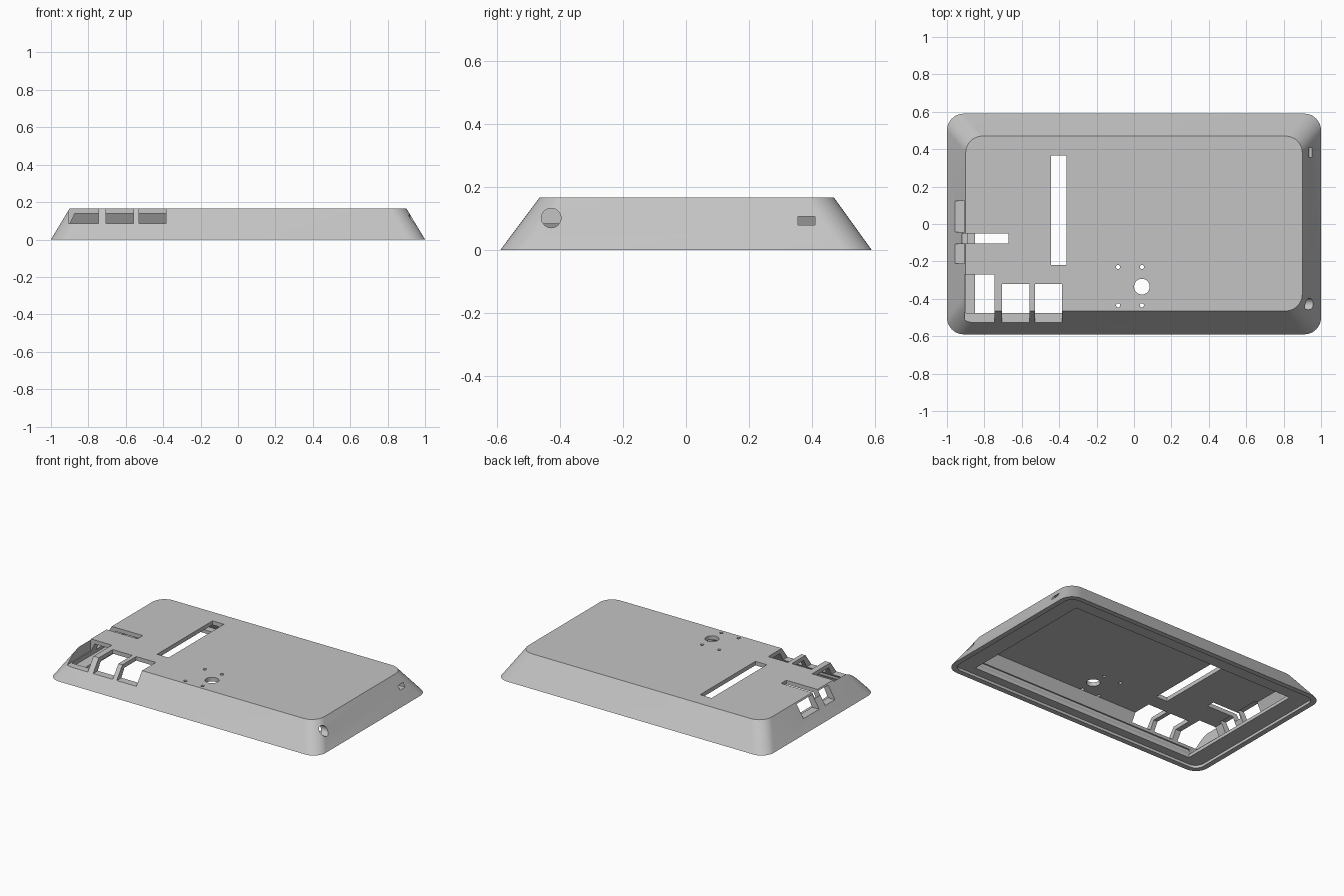
import bpy, bmesh, math
from mathutils import Matrix

if "Cube" in bpy.data.objects:
    bpy.data.objects.remove(bpy.data.objects["Cube"])

grey = bpy.data.materials.new("Plain grey")
grey.use_nodes = True
grey.diffuse_color = (0.55, 0.55, 0.55, 1)
grey.node_tree.nodes["Principled BSDF"].inputs["Base Color"].default_value = grey.diffuse_color


def rounded_ring(x0, x1, y0, y1, z, r, steps=10):
    """Outline of a rectangle, with rounded corners if r > 0."""
    pts = []
    corners = [(x1 - r, y1 - r), (x0 + r, y1 - r), (x0 + r, y0 + r), (x1 - r, y0 + r)]
    for k, (cx, cy) in enumerate(corners):
        for i in range(steps + 1 if r else 1):
            a = math.pi / 2 * (k + i / steps)
            pts.append((cx + r * math.cos(a), cy + r * math.sin(a), z))
    return pts


def make_object(name, bm):
    bmesh.ops.recalc_face_normals(bm, faces=bm.faces)
    mesh = bpy.data.meshes.new(name)
    bm.to_mesh(mesh)
    bm.free()
    mesh.materials.append(grey)
    ob = bpy.data.objects.new(name, mesh)
    bpy.context.collection.objects.link(ob)
    return ob


def loft(name, rings):
    bm = bmesh.new()
    loops = [[bm.verts.new(p) for p in ring] for ring in rings]
    for a, b in zip(loops, loops[1:]):
        for i in range(len(a)):
            j = (i + 1) % len(a)
            bm.faces.new((a[i], a[j], b[j], b[i]))
    bm.faces.new(loops[0])
    bm.faces.new(loops[-1])
    return make_object(name, bm)


def box(name, x0, x1, y0, y1, z0, z1):
    return loft(name, [rounded_ring(x0, x1, y0, y1, z, 0) for z in (z0, z1)])


def drill(name, r, depth, loc, sideways=False):
    bm = bmesh.new()
    m = Matrix.Translation(loc)
    if sideways:
        m = m @ Matrix.Rotation(math.pi / 2, 4, "Y")
    bmesh.ops.create_cone(bm, cap_ends=True, segments=32, radius1=r, radius2=r, depth=depth, matrix=m)
    return make_object(name, bm)


# Tapered outer body
case = loft("case_shell", [
    rounded_ring(-1, 1, -0.59, 0.59, 0, 0.09),
    rounded_ring(-0.9, 0.9, -0.465, 0.47, 0.167, 0.09)])

# Hollow: rim recess, opening in the lip, and wider cavity above it
cutters = [
    loft("rim_recess", [rounded_ring(-0.965, 0.965, -0.555, 0.555, z, 0.06) for z in (-0.1, 0.018)]),
    box("lip_opening", -0.85, 0.84, -0.495, 0.455, -0.15, 0.07),
    loft("cavity", [rounded_ring(-0.92, 0.92, -0.503, 0.503, 0.04, 0),
                    rounded_ring(-0.872, 0.872, -0.445, 0.445, 0.14, 0)]),
]

# Port openings along the front edge
for x0, x1, y1 in ((-0.905, -0.745, -0.27), (-0.705, -0.56, -0.32), (-0.53, -0.385, -0.32)):
    cutters.append(box("front_port", x0, x1, -0.7, y1, 0.085, 0.3))

# Openings on the right-hand side edge and the slit above them
for y0, y1 in ((-0.21, -0.107), (-0.043, 0.123)):
    cutters.append(box("side_port", -1.1, -0.855, y0, y1, 0.073, 0.158))
cutters.append(box("card_slit", -0.92, -0.67, -0.105, -0.05, 0.11, 0.3))

# Long slot, speaker hole and screw holes in the top
cutters.append(box("long_slot", -0.445, -0.36, -0.22, 0.365, 0.1, 0.3))
cutters.append(drill("round_hole", 0.042, 0.2, (0.042, -0.335, 0.2)))
for x in (-0.085, 0.042):
    for y in (-0.435, -0.23):
        cutters.append(drill("screw_hole", 0.011, 0.2, (x, y, 0.2)))

# Holes in the opposite side edge
cutters.append(drill("jack_hole", 0.031, 0.3, (0.98, -0.428, 0.102), True))
cutters.append(box("side_slot", 0.83, 1.1, 0.355, 0.41, 0.08, 0.107))

# Cut every opening, then drop the cutters
bpy.context.view_layer.objects.active = case
case.select_set(True)
for c in cutters:
    mod = case.modifiers.new("cut", "BOOLEAN")
    mod.operation = "DIFFERENCE"
    mod.solver = "EXACT"
    mod.object = c
    bpy.ops.object.modifier_apply(modifier=mod.name)
    bpy.data.objects.remove(c)

bpy.ops.object.shade_smooth_by_angle(angle=math.radians(25))
